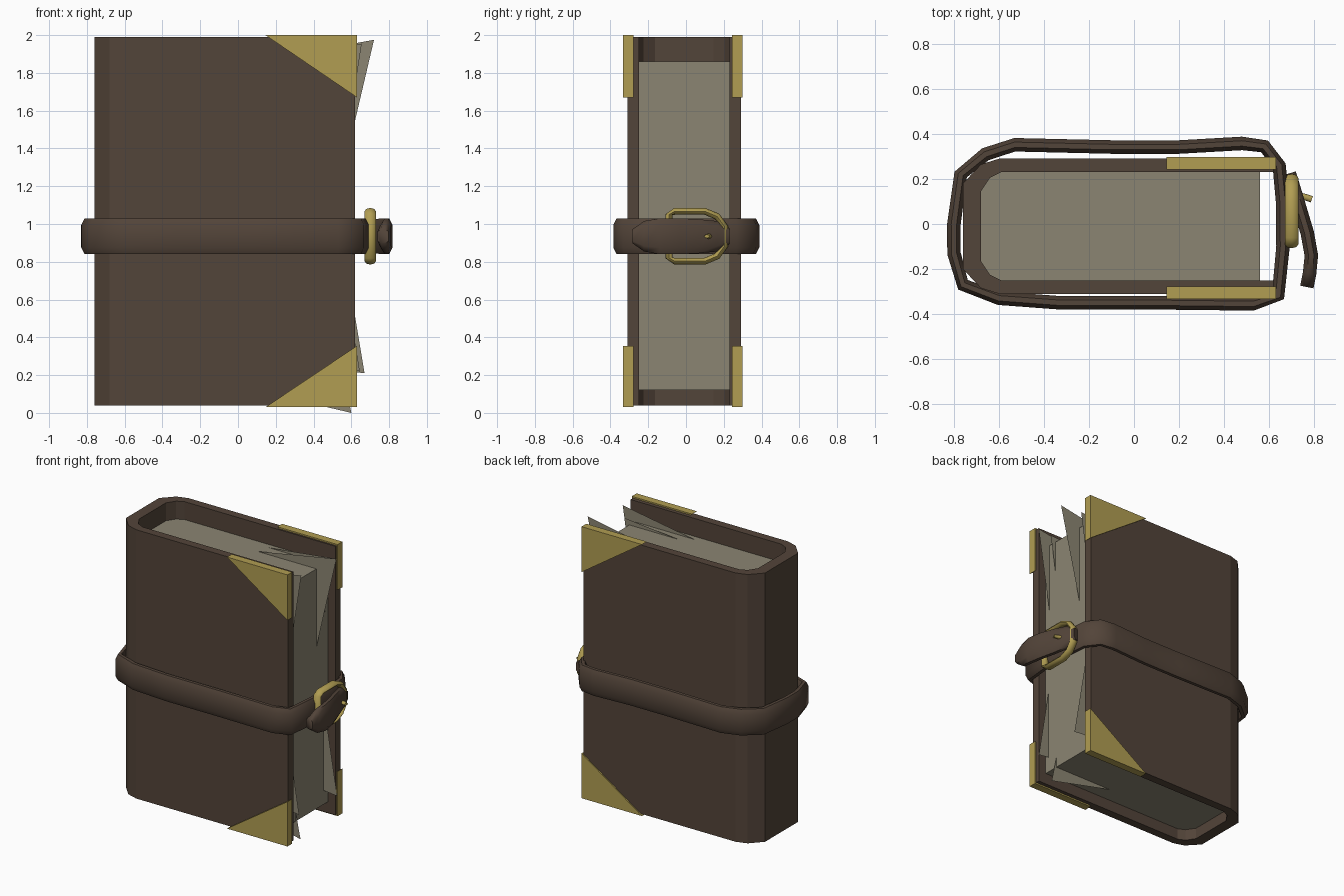
import bpy, bmesh, math
from mathutils import Vector

if "Cube" in bpy.data.objects:
    bpy.data.objects.remove(bpy.data.objects["Cube"])


def material(name, rgb):
    m = bpy.data.materials.new(name)
    m.use_nodes = True
    m.diffuse_color = (*rgb, 1)
    m.node_tree.nodes["Principled BSDF"].inputs["Base Color"].default_value = (*rgb, 1)
    return m


leather = material("brown leather", (0.086, 0.058, 0.041))
paper = material("aged paper", (0.26, 0.235, 0.17))
brass = material("brass", (0.44, 0.34, 0.085))


def finish(name, bm, mat, smooth=None):
    bmesh.ops.recalc_face_normals(bm, faces=bm.faces)
    mesh = bpy.data.meshes.new(name)
    bm.to_mesh(mesh)
    bm.free()
    mesh.materials.append(mat)
    obj = bpy.data.objects.new(name, mesh)
    bpy.context.collection.objects.link(obj)
    if smooth:
        bpy.ops.object.select_all(action="DESELECT")
        obj.select_set(True)
        bpy.context.view_layer.objects.active = obj
        bpy.ops.object.shade_smooth_by_angle(angle=math.radians(smooth))
    return obj


def prism(name, outline, offset, mat):
    """Extrude a flat 3D outline by an offset vector."""
    bm = bmesh.new()
    face = bm.faces.new([bm.verts.new(p) for p in outline])
    new = bmesh.ops.extrude_face_region(bm, geom=[face])["geom"]
    bmesh.ops.translate(bm, vec=offset, verts=[v for v in new if isinstance(v, bmesh.types.BMVert)])
    return finish(name, bm, mat)


def sweep(name, path, section, up, mat, closed, scales=None, smooth=40):
    """Sweep a closed section along a path; section is (sideways, up)."""
    bm = bmesh.new()
    path = [Vector(p) for p in path]
    up = Vector(up)
    n, k = len(path), len(section)
    rings = []
    for i, p in enumerate(path):
        before = path[i - 1] if closed or i else p
        after = path[(i + 1) % n] if closed or i < n - 1 else p
        side = (after - before).cross(up).normalized()
        s = scales[i] if scales else 1
        rings.append([bm.verts.new(p + side * a + up * b * s) for a, b in section])
    for i in range(n if closed else n - 1):
        r, q = rings[i], rings[(i + 1) % n]
        for j in range(k):
            bm.faces.new((r[j], r[(j + 1) % k], q[(j + 1) % k], q[j]))
    if not closed:
        bm.faces.new(rings[0])
        bm.faces.new(rings[-1])
    return finish(name, bm, mat, smooth)


# Cover: U-shaped wrap with a chamfered spine
mid = -0.01
outer_half = [(0.62, 0.30), (-0.60, 0.30), (-0.68, 0.275), (-0.76, 0.19)]
inner_half = [(0.62, 0.24), (-0.59, 0.24), (-0.64, 0.215), (-0.68, 0.155)]


def mirrored(half):
    return [(x, mid + y) for x, y in half] + [(x, mid - y) for x, y in reversed(half)]


u_shape = mirrored(outer_half) + mirrored(inner_half)[::-1]
prism("cover", [(x, y, 0.04) for x, y in u_shape], (0, 0, 1.95), leather)

# Page block, tucked slightly into the cover
block = mirrored([(min(x, 0.56), y + 0.004) for x, y in inner_half])
prism("page_block", [(x, y, 0.12) for x, y in block], (0, 0, 1.74), paper)

# Loose page corners poking out: depth, tip, inner end, lower or upper end
loose = [
    (0.10, (0.72, 1.975), (0.03, 1.85), (0.55, 1.25)),
    (-0.21, (0.655, 1.955), (0.02, 1.85), (0.55, 1.28)),
    (0.19, (0.62, 1.92), (0.03, 1.85), (0.55, 1.42)),
    (-0.15, (0.60, 1.90), (0.05, 1.85), (0.55, 1.57)),
    (0.18, (0.67, 0.21), (0.40, 0.24), (0.55, 0.93)),
    (-0.22, (0.645, 0.22), (0.40, 0.25), (0.55, 0.80)),
    (-0.14, (0.60, 0.0), (0.05, 0.13), (0.55, 0.24)),
]
for i, (y, *corners) in enumerate(loose):
    bm = bmesh.new()
    bm.faces.new([bm.verts.new((x, y, z)) for x, z in corners])
    finish(f"loose_page_{i + 1}", bm, paper)

# Triangular brass corner guards
for side, y in (("front", -0.333), ("back", 0.243)):
    for level, z, inward in (("upper", 2.0, -0.33), ("lower", 0.03, 0.325)):
        tri = [(0.145, y, z), (0.63, y, z), (0.63, y, z + inward)]
        prism(f"{side}_{level}_corner", tri, (0, 0.055, 0), brass)

# Strap around the book
band = [(0.03, -0.06), (0.03, 0.06), (0.012, 0.095), (-0.012, 0.095),
        (-0.03, 0.06), (-0.03, -0.06), (-0.012, -0.095), (0.012, -0.095)]
loop = [(-0.80, -0.13), (-0.76, -0.27), (-0.60, -0.33), (-0.33, -0.35), (0.10, -0.35),
        (0.53, -0.355), (0.64, -0.32), (0.662, -0.1), (0.66, 0.1), (0.645, 0.26),
        (0.58, 0.345), (0.48, 0.358), (0.2, 0.342), (-0.1, 0.342), (-0.53, 0.352),
        (-0.66, 0.31), (-0.77, 0.22), (-0.80, 0.0)]
strap_z = 0.935
sweep("strap", [(x, y, strap_z) for x, y in loop], band, (0, 0, 1), leather, True, smooth=60)

# Free end of the strap, rounded at the tip
tail = [(0.69, 0.225), (0.71, 0.16), (0.74, 0.06), (0.77, -0.04),
        (0.788, -0.14), (0.78, -0.22), (0.768, -0.28)]
sweep("strap_end", [(x, y, strap_z) for x, y in tail], band, (0, 0, 1), leather, False,
      scales=[0.45, 0.85, 0.95, 1, 1, 0.85, 0.4], smooth=60)

# Buckle: D-shaped ring with a pin
upper = [(-0.09, 0.115), (-0.06, 0.132), (0.10, 0.132), (0.165, 0.105), (0.205, 0.05)]
ring = upper + [(y, -h) for y, h in reversed(upper)]
tube = [(0.018 * math.cos(a), 0.03 * math.sin(a)) for a in (math.tau * i / 8 for i in range(8))]
sweep("buckle", [(0.70, y, strap_z + h) for y, h in ring], tube, (1, 0, 0), brass, True, smooth=60)
pin = [(a * 0.8, b * 0.45) for a, b in tube]
sweep("buckle_pin", [(0.72, 0.13, strap_z), (0.765, 0.118, strap_z), (0.79, 0.11, strap_z)],
      pin, (0, 0, 1), brass, False, scales=[1, 1, 0.7], smooth=60)
